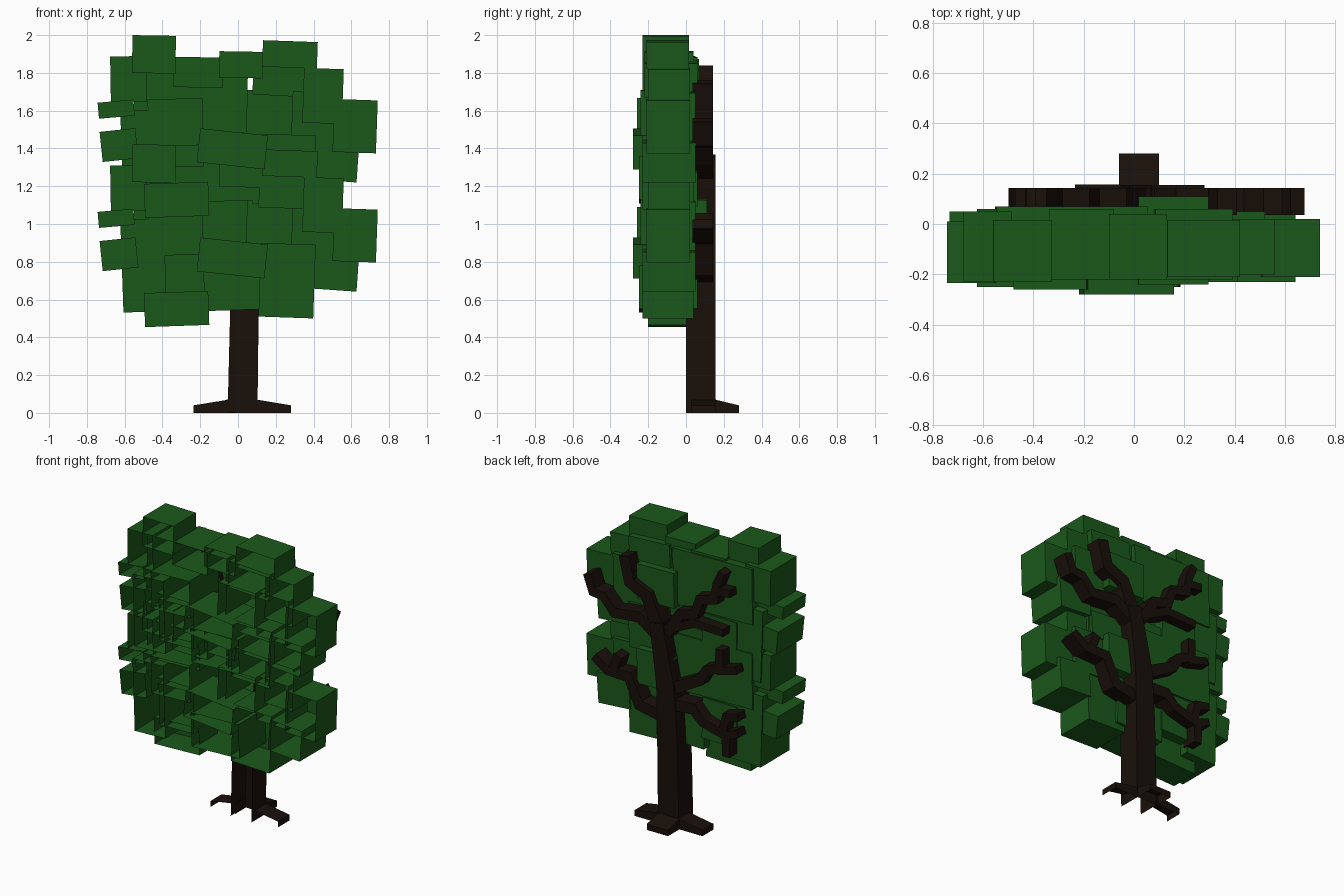
import bpy, bmesh
from math import radians
from mathutils import Matrix, Vector

if "Cube" in bpy.data.objects:
    bpy.data.objects.remove(bpy.data.objects["Cube"])


def material(name, color):
    m = bpy.data.materials.new(name)
    m.diffuse_color = (*color, 1)
    m.use_nodes = True
    m.node_tree.nodes["Principled BSDF"].inputs["Base Color"].default_value = m.diffuse_color
    return m


LEAF = material("leaf_green", (0.011, 0.098, 0.011))
BARK = material("dark_bark", (0.010, 0.005, 0.003))


def finish(name, bm, mat):
    """Orient the faces, open the front (and ground) sides, make the object."""
    bmesh.ops.recalc_face_normals(bm, faces=bm.faces)
    bm.normal_update()
    hidden = [f for f in bm.faces if f.normal.y < -0.9
              or (f.normal.z < -0.9 and f.calc_center_median().z < 0.01)]
    bmesh.ops.delete(bm, geom=hidden, context="FACES")
    me = bpy.data.meshes.new(name)
    bm.to_mesh(me)
    bm.free()
    me.materials.append(mat)
    ob = bpy.data.objects.new(name, me)
    bpy.context.collection.objects.link(ob)
    return ob


def limb(name, points, y0, y1):
    """Square limb swept through (x, z, width) points with mitred joints."""
    bm = bmesh.new()
    pts = [Vector(p[:2]) for p in points]
    rings = []
    for i, p in enumerate(pts):
        a = (p - pts[i - 1]).normalized() if i else None
        b = (pts[i + 1] - p).normalized() if i < len(pts) - 1 else None
        d = ((a or b) + (b or a)).normalized()
        miter = max(d.dot(a or b), 0.7)
        n = Vector((-d.y, d.x)) * points[i][2] / 2 / miter
        rings.append([bm.verts.new((q.x, y, q.y)) for q, y in
                      ((p + n, y0), (p - n, y0), (p - n, y1), (p + n, y1))])
    for r, s in zip(rings, rings[1:]):
        for k in range(4):
            bm.faces.new((r[k], r[(k + 1) % 4], s[(k + 1) % 4], s[k]))
    bm.faces.new(rings[0])
    bm.faces.new(rings[-1])
    return finish(name, bm, BARK)


def root(name, profile, axis, lo, hi):
    """Wedge root: profile of (distance, z), extruded sideways from lo to hi."""
    bm = bmesh.new()
    f = bm.faces.new([bm.verts.new((d, lo, z) if axis == "x" else (lo, d, z)) for d, z in profile])
    cap = f.copy()
    ext = bmesh.ops.extrude_face_region(bm, geom=[f])
    off = (0, hi - lo, 0) if axis == "x" else (hi - lo, 0, 0)
    bmesh.ops.translate(bm, vec=off, verts=[v for v in ext["geom"] if isinstance(v, bmesh.types.BMVert)])
    bmesh.ops.remove_doubles(bm, verts=bm.verts, dist=1e-5)
    return finish(name, bm, BARK)


# Trunk and roots
limb("trunk", [(0.024, 0, 0.158), (0.035, 0.6, 0.15), (0.05, 0.95, 0.135), (0.12, 1.36, 0.1)], 0.0, 0.155)
root("left_root", [(-0.05, 0), (-0.05, 0.07), (-0.235, 0.04), (-0.235, 0)], "x", 0.04, 0.158)
root("right_root", [(0.1, 0), (0.1, 0.07), (0.28, 0.04), (0.28, 0)], "x", 0.03, 0.155)
root("back_root", [(0.155, 0), (0.155, 0.07), (0.28, 0.04), (0.28, 0)], "y", -0.06, 0.1)

# Branches: (x, z, width) paths
branches = {
    "top_branch": [(0.12, 1.33, 0.1), (0.2, 1.52, 0.085), (0.33, 1.58, 0.08), (0.37, 1.75, 0.08)],
    "upper_right_branch": [(0.1, 1.25, 0.08), (0.26, 1.36, 0.07), (0.45, 1.34, 0.065),
                           (0.53, 1.43, 0.06), (0.61, 1.44, 0.06), (0.65, 1.55, 0.06)],
    "lower_right_branch": [(0.05, 0.72, 0.08), (0.26, 0.76, 0.075), (0.34, 0.93, 0.07),
                           (0.5, 0.93, 0.06), (0.6, 1.0, 0.06)],
    "lower_right_twig": [(0.46, 0.93, 0.06), (0.42, 1.05, 0.06)],
    "upper_left_branch": [(0.05, 1.3, 0.07), (-0.05, 1.46, 0.065), (-0.16, 1.49, 0.06), (-0.2, 1.6, 0.06),
                          (-0.31, 1.63, 0.06), (-0.33, 1.74, 0.055), (-0.37, 1.83, 0.05)],
    "upper_left_twig": [(-0.31, 1.69, 0.055), (-0.43, 1.7, 0.05)],
    "straight_left_branch": [(0.08, 1.32, 0.06), (-0.16, 1.43, 0.055), (-0.38, 1.42, 0.05)],
    "middle_left_branch": [(0.04, 0.92, 0.08), (-0.2, 1.05, 0.07), (-0.25, 1.13, 0.06),
                           (-0.35, 1.17, 0.06), (-0.35, 1.3, 0.055)],
    "middle_left_twig": [(-0.33, 1.15, 0.055), (-0.48, 1.19, 0.05)],
    "lower_left_branch": [(0.03, 0.83, 0.08), (-0.15, 0.84, 0.075), (-0.22, 0.77, 0.065),
                          (-0.4, 0.72, 0.06), (-0.4, 0.58, 0.055)],
    "lower_left_twig": [(-0.37, 0.73, 0.055), (-0.4, 0.85, 0.055), (-0.49, 0.87, 0.05)],
    "lower_left_tip": [(-0.38, 0.72, 0.05), (-0.49, 0.76, 0.05)],
}
for name, path in branches.items():
    limb(name, path, 0.035, 0.143)

# Foliage block cluster: centre x, centre z, width, height, front y, back y, tilt
BLOCKS = [
    (-.445, 1.32, .23, .20, -.23, .015, -1),
    (-.58, 1.19, .19, .24, -.23, .05, 1),
    (-.21, 1.225, .26, .16, -.22, .06, -1),
    (.015, 1.265, .23, .14, -.22, .04, -1),
    (.275, 1.32, .29, .14, -.21, .015, -2),
    (.45, 1.10, .21, .29, -.20, .02, -2),
    (.235, 1.19, .31, .18, -.22, .06, -3),
    (.62, .94, .23, .28, -.21, .02, -2),
    (.515, .755, .24, .21, -.23, .05, -4),
    (.155, 1.01, .28, .24, -.24, .11, -1),
    (.40, .97, .23, .30, -.20, .05, -2),
    (-.03, .82, .36, .18, -.28, .00, -6),
    (-.33, .96, .29, .25, -.26, .06, 2),
    (-.645, 1.03, .19, .085, -.235, .01, 5),
    (-.63, .84, .19, .16, -.235, .05, 6),
    (-.25, 1.10, .60, .38, -.20, .07, -1),
    (-.325, .55, .34, .18, -.20, .00, 2),
    (-.50, .78, .23, .49, -.25, .06, 2),
    (.26, .70, .29, .39, -.23, .04, -2),
    (.00, .66, .36, .23, -.25, .06, 2),
    (-.30, .76, .26, .28, -.24, .07, 1),
]

# The same cluster forms the lower and the upper crown
for name, dz in (("lower_foliage", 0.0), ("upper_foliage", 0.578)):
    bm = bmesh.new()
    for x, z, w, h, y0, y1, tilt in BLOCKS:
        m = (Matrix.Translation((x, (y0 + y1) / 2, z + dz)) @ Matrix.Rotation(radians(-tilt), 4, "Y")
             @ Matrix.Diagonal((w, y1 - y0, h, 1)))
        bmesh.ops.create_cube(bm, size=1, matrix=m)
    finish(name, bm, LEAF)
